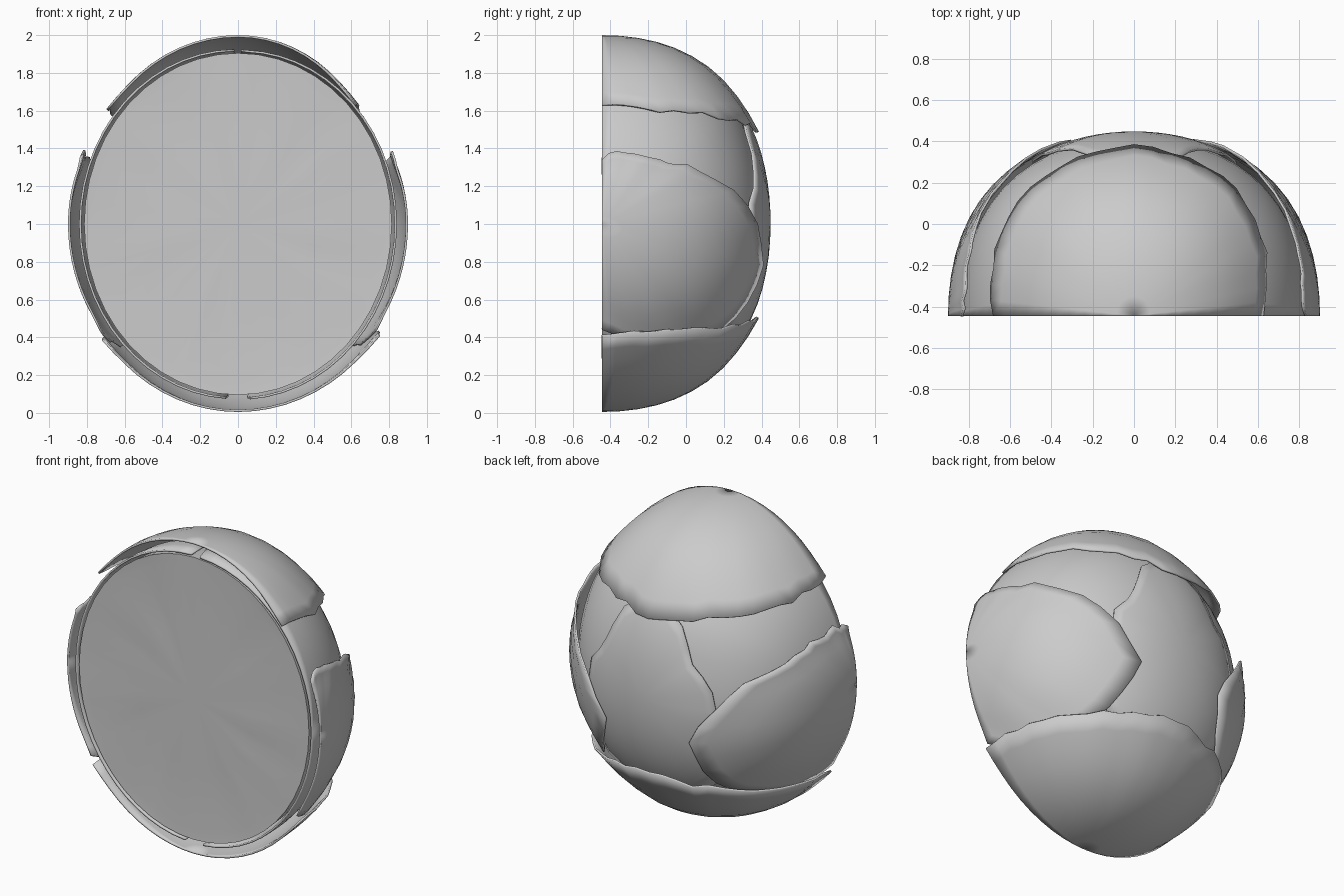
import bpy, bmesh, random
from math import sin, cos, pi, radians
from mathutils import Vector

if "Cube" in bpy.data.objects:
    bpy.data.objects.remove(bpy.data.objects["Cube"])

random.seed(4)
CENTER = Vector((0, -0.445, 1.0))
RADII = Vector((0.90, 0.893, 1.0))
X, Y, Z = Vector((1, 0, 0)), Vector((0, 1, 0)), Vector((0, 0, 1))


def on_head(n, s):
    """Point on the slightly squared half-ellipsoid in direction n, scaled by s."""
    q = max(0, min(1, n.y * n.y))
    s *= 1 + 0.045 * 4 * q * (1 - q)
    return CENTER + Vector((n.x * RADII.x, n.y * RADII.y, n.z * RADII.z)) * s


def interp(pairs, a):
    for (a0, v0), (a1, v1) in zip(pairs, pairs[1:]):
        if a <= a1:
            return v0 + (v1 - v0) * (a - a0) / (a1 - a0)
    return pairs[-1][1]


def finish(bm, name):
    me = bpy.data.meshes.new(name)
    bmesh.ops.recalc_face_normals(bm, faces=bm.faces)
    bm.to_mesh(me)
    bm.free()
    ob = bpy.data.objects.new(name, me)
    bpy.context.collection.objects.link(ob)
    bpy.ops.object.select_all(action='DESELECT')
    ob.select_set(True)
    bpy.context.view_layer.objects.active = ob
    bpy.ops.object.shade_smooth_by_angle(angle=radians(40))
    return ob


def leaf(name, d, t, u, reach, mid, edge, flare=0.0, rings=10, segs=28):
    """Curved patch around direction d; reach lists (angle round d, angular radius)."""
    bm = bmesh.new()
    span = reach[-1][0]
    full = span == 360
    tip = bm.verts.new(on_head(d, mid))
    rows = []
    for j in range(segs if full else segs + 1):
        a = span * j / segs
        r_max = interp(reach, a) + random.uniform(-1, 1)
        s_edge = interp(edge, a) + random.uniform(-0.004, 0.004)
        row = []
        for i in range(1, rings + 1):
            f = i / rings
            r, ar = radians(r_max * f), radians(a)
            n = d * cos(r) + (t * cos(ar) + u * sin(ar)) * sin(r)
            s = mid + (s_edge - mid) * f * f + flare * max(0, f - 0.85) / 0.15
            row.append(bm.verts.new(on_head(n, s)))
        rows.append(row)
    pairs = list(zip(rows, rows[1:])) + ([(rows[-1], rows[0])] if full else [])
    for p, q in pairs:
        bm.faces.new((tip, p[0], q[0]))
        for i in range(rings - 1):
            bm.faces.new((p[i], p[i + 1], q[i + 1], q[i]))
    ob = finish(bm, name)
    # make sure the outside faces away from the head
    me = ob.data
    if sum((f.center - CENTER).dot(f.normal) for f in me.polygons) < 0:
        me.flip_normals()
    mod = ob.modifiers.new("thickness", 'SOLIDIFY')
    mod.thickness, mod.offset = 0.012, -1
    return ob


# solid core with the flat cut face
bm = bmesh.new()
N, S = 12, 48
rows = []
for i in range(N):
    th = (pi / 2) * i / N
    rows.append([bm.verts.new(on_head(Vector((cos(th) * cos(2 * pi * j / S), sin(th),
                 cos(th) * sin(2 * pi * j / S))), 0.905 - 0.02 * sin(th))) for j in range(S)])
for k in (0.93, 0.5):
    rows.insert(0, [bm.verts.new(CENTER + Vector((0.815 * k * cos(2 * pi * j / S),
                random.uniform(0, 0.006), 0.9 * k * sin(2 * pi * j / S)))) for j in range(S)])
for p, q in zip(rows, rows[1:]):
    for j in range(S):
        k = (j + 1) % S
        bm.faces.new((p[j], p[k], q[k], q[j]))
for pos, row in ((CENTER, rows[0]), (on_head(Y, 0.885), rows[-1])):
    v = bm.verts.new(pos)
    for j in range(S):
        bm.faces.new((v, row[j], row[(j + 1) % S]))
finish(bm, "cut_core")

# second layer, one leaf per side, reaching almost to the top and bottom
inner = [(0, 88), (45, 90), (90, 88), (135, 88), (180, 85)]
for name, side in (("inner_leaf_right", X), ("inner_leaf_left", -X)):
    leaf(name, side, Z, Y, inner, 0.935,
         [(0, 0.925), (90, 0.975), (180, 0.93)], rings=14)

# back leaf, narrow at the top and wide below
leaf("back_leaf", Y, X, Z,
     [(0, 30), (40, 25), (65, 32), (90, 35), (115, 32), (140, 25), (180, 30),
      (225, 42), (270, 40), (315, 42), (360, 30)], 1.0,
     [(0, 0.98), (90, 0.985), (270, 0.97), (360, 0.98)], rings=8)

# outer side leaves
side_reach = [(0, 21), (30, 25), (49, 30), (69, 40), (75, 48), (90, 62),
              (102, 72), (120, 66), (140, 52), (180, 34)]
side_edge = [(0, 0.98), (60, 0.985), (100, 1.0), (140, 0.97), (180, 0.98)]
leaf("side_leaf_right", X, Z, Y, side_reach, 1.0, side_edge, 0.012)
leaf("side_leaf_left", -X, Z, Y, side_reach, 1.0, side_edge, 0.012)

# top and bottom outer leaves
leaf("top_leaf", Z, X, Y,
     [(0, 48), (40, 55), (90, 62), (140, 56), (180, 51)], 1.0,
     [(0, 0.93), (50, 0.99), (90, 1.005), (140, 0.99), (180, 0.975)], 0.012)
leaf("bottom_leaf", -Z, X, Y,
     [(0, 54), (40, 58), (90, 62), (140, 57), (180, 53)], 0.995,
     [(0, 1.01), (90, 1.01), (180, 0.995)], 0.012)
